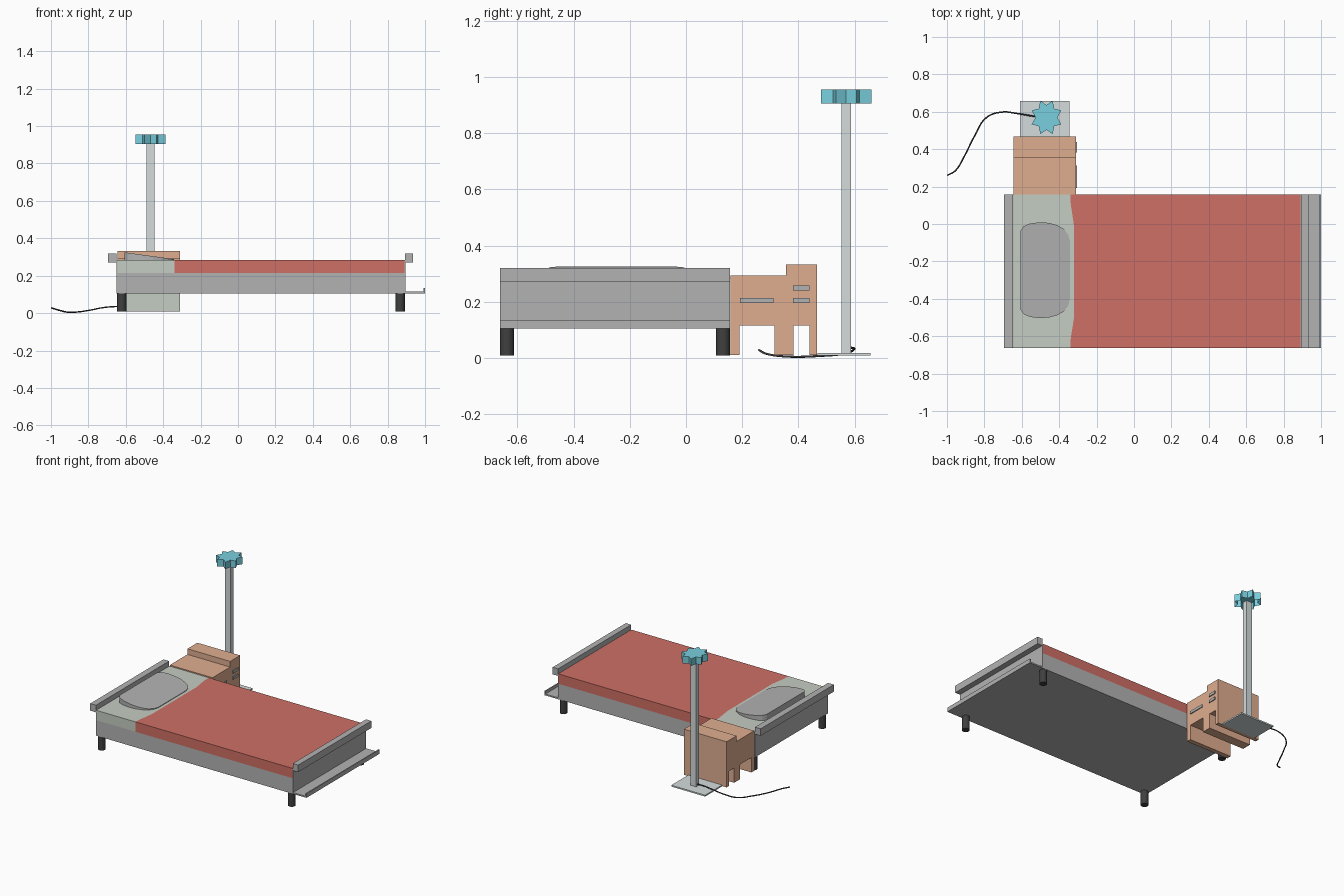
import bpy, bmesh, math
from mathutils import Vector

if "Cube" in bpy.data.objects:
    bpy.data.objects.remove(bpy.data.objects["Cube"])


def material(name, r, g, b):
    m = bpy.data.materials.new(name)
    m.diffuse_color = (r, g, b, 1)
    m.use_nodes = True
    m.node_tree.nodes["Principled BSDF"].inputs["Base Color"].default_value = m.diffuse_color
    return m


RED = material("blanket_red", 0.62, 0.16, 0.13)
WOOD = material("warm_wood", 0.74, 0.42, 0.28)
SHEET = material("pale_sheet", 0.56, 0.61, 0.54)
CYAN = material("lamp_cyan", 0.19, 0.63, 0.74)
METAL = material("light_metal", 0.66, 0.71, 0.72)
GREY = material("mid_grey", 0.45, 0.45, 0.45)
DARK = material("dark", 0.05, 0.05, 0.05)


def prism(name, pts, lo, hi, mat, along="z", open_bottom=False):
    """Extrude a 2D outline from lo to hi along z (xy outline) or x (yz outline)."""
    bm = bmesh.new()
    place = (lambda a, b: (a, b, lo)) if along == "z" else (lambda a, b: (lo, a, b))
    base = bm.faces.new([bm.verts.new(place(a, b)) for a, b in pts])
    new = bmesh.ops.extrude_face_region(bm, geom=[base], use_keep_orig=True)["geom"]
    shift = Vector((0, 0, hi - lo)) if along == "z" else Vector((hi - lo, 0, 0))
    bmesh.ops.translate(bm, vec=shift,
                        verts=[v for v in new if isinstance(v, bmesh.types.BMVert)])
    bmesh.ops.recalc_face_normals(bm, faces=bm.faces)
    if open_bottom:
        bmesh.ops.delete(bm, geom=[base], context="FACES_ONLY")
    mesh = bpy.data.meshes.new(name)
    bm.to_mesh(mesh)
    bm.free()
    mesh.materials.append(mat)
    ob = bpy.data.objects.new(name, mesh)
    bpy.context.collection.objects.link(ob)
    return ob


def box(name, x0, x1, y0, y1, z0, z1, mat):
    return prism(name, [(x0, y0), (x1, y0), (x1, y1), (x0, y1)], z0, z1, mat)


# Bed frame, end panels and end rails
Y0, Y1 = -0.662, 0.157
box("bed_frame", -0.645, 0.89, Y0, Y1, 0.105, 0.215, GREY)
box("head_panel", -0.65, -0.645, Y0, Y1, 0.105, 0.284, GREY)
box("foot_panel", 0.89, 0.895, Y0, Y1, 0.105, 0.284, GREY)
box("head_rail", -0.695, -0.65, Y0, Y1, 0.27, 0.32, GREY)
box("foot_rail", 0.893, 0.935, Y0, Y1, 0.27, 0.32, GREY)

# Low L-shaped shelf at the foot
box("foot_shelf", 0.89, 1.0, Y0, Y1, 0.105, 0.115, GREY)
box("foot_shelf_lip", 0.992, 1.0, Y0, Y1, 0.115, 0.135, GREY)

# Bed legs
for end, x in (("head", -0.622), ("foot", 0.867)):
    for side, y in (("front", -0.637), ("back", 0.132)):
        bpy.ops.mesh.primitive_cylinder_add(vertices=16, radius=0.025, depth=0.098,
                                            location=(x, y, 0.057))
        leg = bpy.context.object
        leg.name = f"{end}_{side}_leg"
        leg.data.materials.append(DARK)
        bpy.ops.object.shade_smooth_by_angle()

# Mattress sheet and blanket share a bowed edge
edge = [(-0.34, Y0), (-0.338, -0.61), (-0.322, -0.51), (-0.322, 0.0),
        (-0.338, 0.105), (-0.34, Y1)]
prism("sheet", [(-0.645, Y0)] + edge + [(-0.645, Y1)], 0.215, 0.285, SHEET)
prism("blanket", edge[::-1] + [(0.89, Y0), (0.89, Y1)], 0.215, 0.285, RED)

# Pillow: rounded outline, thick at the head and sloping to the blanket
half = [(-0.343, 0.155), (-0.352, 0.19), (-0.375, 0.22), (-0.41, 0.24), (-0.455, 0.253),
        (-0.505, 0.256), (-0.555, 0.25), (-0.59, 0.235), (-0.607, 0.21)]
outline = half + [(x, -y) for x, y in reversed(half)]
pillow = prism("pillow", [(x, y - 0.247) for x, y in outline], 0.284, 0.325, GREY)
for v in pillow.data.vertices:
    if v.co.z > 0.3:
        v.co.z = 0.325 - 0.036 * (v.co.x + 0.607) / 0.264

# Nightstand: stepped top, two tunnels beneath
NX0, NX1 = -0.645, -0.31
profile = [(0.158, 0.01), (0.19, 0.01), (0.19, 0.115), (0.315, 0.115), (0.315, 0.01),
           (0.382, 0.01), (0.382, 0.115), (0.44, 0.115), (0.44, 0.01), (0.467, 0.01),
           (0.467, 0.333), (0.355, 0.333), (0.355, 0.293), (0.158, 0.293)]
prism("nightstand", profile, NX0, NX1, WOOD, along="x")
box("nightstand_bedside_panel", NX0, NX1, 0.157, 0.158, 0.01, 0.285, SHEET)
for i, (y0, y1, z0) in enumerate(((0.192, 0.312, 0.195), (0.381, 0.439, 0.195),
                                  (0.381, 0.439, 0.239))):
    box(f"drawer_handle_{i + 1}", NX1, NX1 + 0.006, y0, y1, z0, z0 + 0.019, GREY)

# Floor lamp: base, pole and star-shaped shade open underneath
LX, LY = -0.468, 0.57
box("lamp_base", -0.61, -0.345, 0.468, 0.657, 0.008, 0.018, METAL)
box("lamp_pole", LX - 0.022, LX + 0.022, LY - 0.017, LY + 0.017, 0.018, 0.91, METAL)
star = []
for k in range(16):
    a = math.radians(22.5 * k)
    r = 0.092 if k % 2 else 0.063
    star.append((LX + 0.93 * r * math.cos(a), LY + 1.05 * r * math.sin(a)))
prism("lamp_shade", star, 0.905, 0.955, CYAN, open_bottom=True)

# Power cable
path = [(-0.48, 0.57, 0.03), (-0.54, 0.577, 0.036), (-0.62, 0.59, 0.036),
        (-0.71, 0.598, 0.031), (-0.79, 0.568, 0.016), (-0.85, 0.475, 0.007),
        (-0.91, 0.357, 0.005), (-0.955, 0.285, 0.015), (-0.998, 0.26, 0.028)]
curve = bpy.data.curves.new("lamp_cable", "CURVE")
curve.dimensions = "3D"
curve.bevel_depth = 0.004
curve.bevel_resolution = 1
curve.resolution_u = 6
curve.use_fill_caps = True
spline = curve.splines.new("BEZIER")
spline.bezier_points.add(len(path) - 1)
for p, co in zip(spline.bezier_points, path):
    p.co = co
    p.handle_left_type = p.handle_right_type = "AUTO"
curve.materials.append(DARK)
bpy.context.collection.objects.link(bpy.data.objects.new("lamp_cable", curve))
